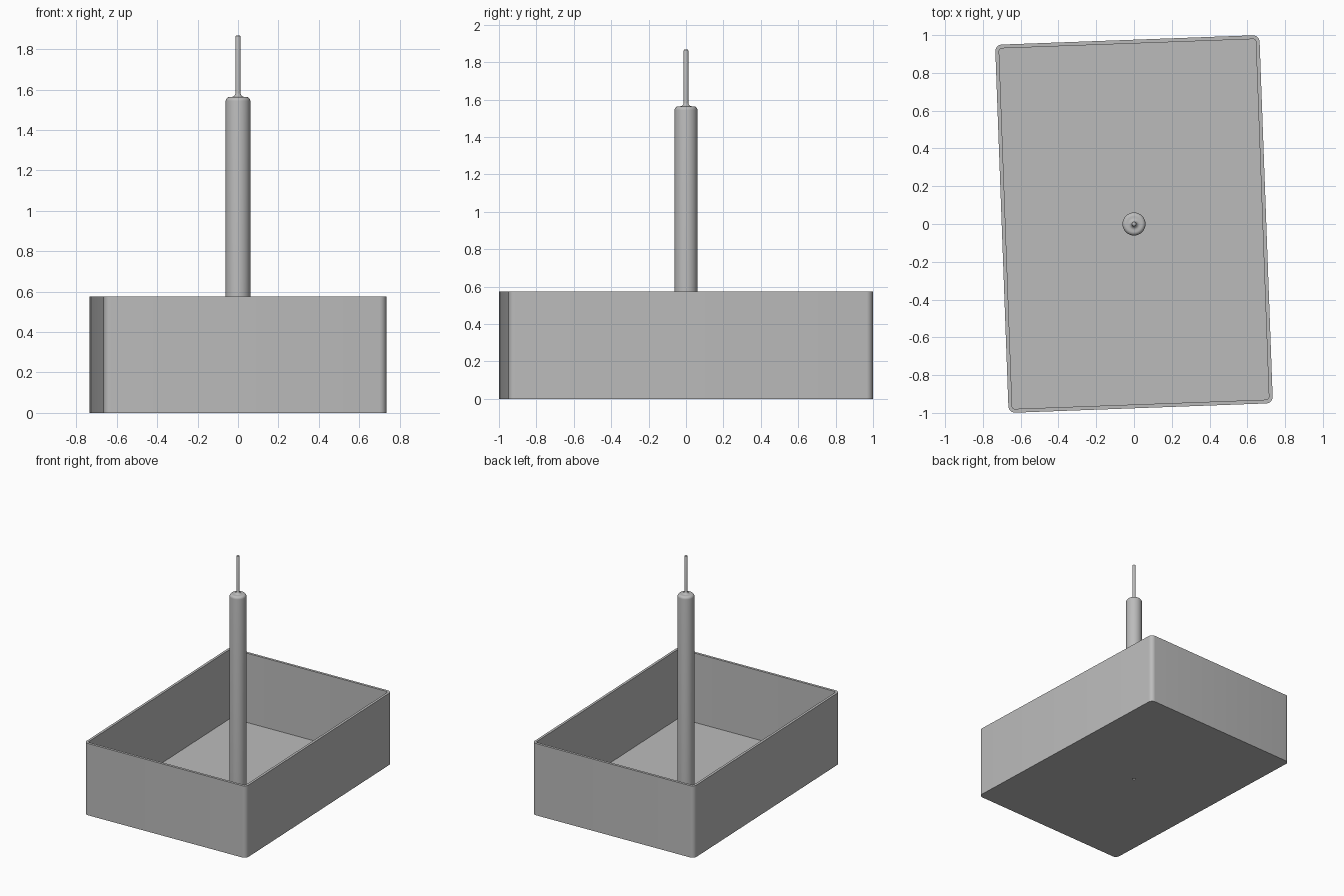
import bpy, bmesh, math

cube = bpy.data.objects.get("Cube")
if cube:
    bpy.data.objects.remove(cube)

WIDTH, LENGTH, HEIGHT = 1.40, 1.95, 0.575
WALL, FLOOR, CORNER = 0.02, 0.02, 0.035
HOLE = 0.012
TURN = math.radians(2.1)
STEPS = 8                     # points per quarter turn

grey = bpy.data.materials.new("plain grey")
grey.use_nodes = True
colour = (0.5, 0.5, 0.5, 1)
grey.diffuse_color = colour
grey.node_tree.nodes["Principled BSDF"].inputs["Base Color"].default_value = colour


def circle(radius, z):
    n = 4 * STEPS
    return [(radius * math.cos(math.tau * i / n), radius * math.sin(math.tau * i / n), z)
            for i in range(n)]


def rounded_rectangle(inset, z):
    r = CORNER - inset
    points = []
    for quarter, (sx, sy) in enumerate([(1, 1), (-1, 1), (-1, -1), (1, -1)]):
        for j in range(STEPS):
            a = math.pi / 2 * (quarter + j / (STEPS - 1))
            points.append((sx * (WIDTH / 2 - CORNER) + r * math.cos(a),
                           sy * (LENGTH / 2 - CORNER) + r * math.sin(a), z))
    return points


def loft(name, rings, cap_start, cap_end):
    """Skin a list of equal-sized rings, closing the chosen ends."""
    bm = bmesh.new()
    loops = [[bm.verts.new(p) for p in ring] for ring in rings]
    for a, b in zip(loops, loops[1:]):
        for i in range(len(a)):
            k = (i + 1) % len(a)
            bm.faces.new((a[i], a[k], b[k], b[i]))
    if cap_start:
        bm.faces.new(loops[0][::-1])
    if cap_end:
        bm.faces.new(loops[-1])
    bmesh.ops.recalc_face_normals(bm, faces=bm.faces)
    mesh = bpy.data.meshes.new(name)
    bm.to_mesh(mesh)
    bm.free()
    mesh.materials.append(grey)
    obj = bpy.data.objects.new(name, mesh)
    bpy.context.collection.objects.link(obj)
    bpy.ops.object.select_all(action="DESELECT")
    obj.select_set(True)
    bpy.context.view_layer.objects.active = obj
    bpy.ops.object.shade_smooth_by_angle(angle=math.radians(35))
    return obj


# Open tray with a small hole through the floor
tray = loft("open_tray", [
    circle(HOLE, FLOOR), circle(HOLE, 0),
    rounded_rectangle(0, 0), rounded_rectangle(0, HEIGHT),
    rounded_rectangle(WALL, HEIGHT), rounded_rectangle(WALL, FLOOR),
    circle(HOLE, FLOOR)], False, False)
tray.rotation_euler.z = TURN

# Central post: blind hole, rounded shoulder, flared thin pin
profile = [(HOLE, 0.1), (HOLE, FLOOR), (0.061, FLOOR)]
for i in range(7):
    a = math.pi / 2 * i / 6
    profile.append((0.041 + 0.02 * math.cos(a), 1.544 + 0.02 * math.sin(a)))
for i in range(7):
    a = math.pi / 2 * i / 6
    profile.append((0.0325 - 0.02 * math.sin(a), 1.584 - 0.02 * math.cos(a)))
profile += [(0.0125, 1.862), (0.011, 1.866), (0.008, 1.868)]
loft("post_with_pin", [circle(r, z) for r, z in profile], True, True)
